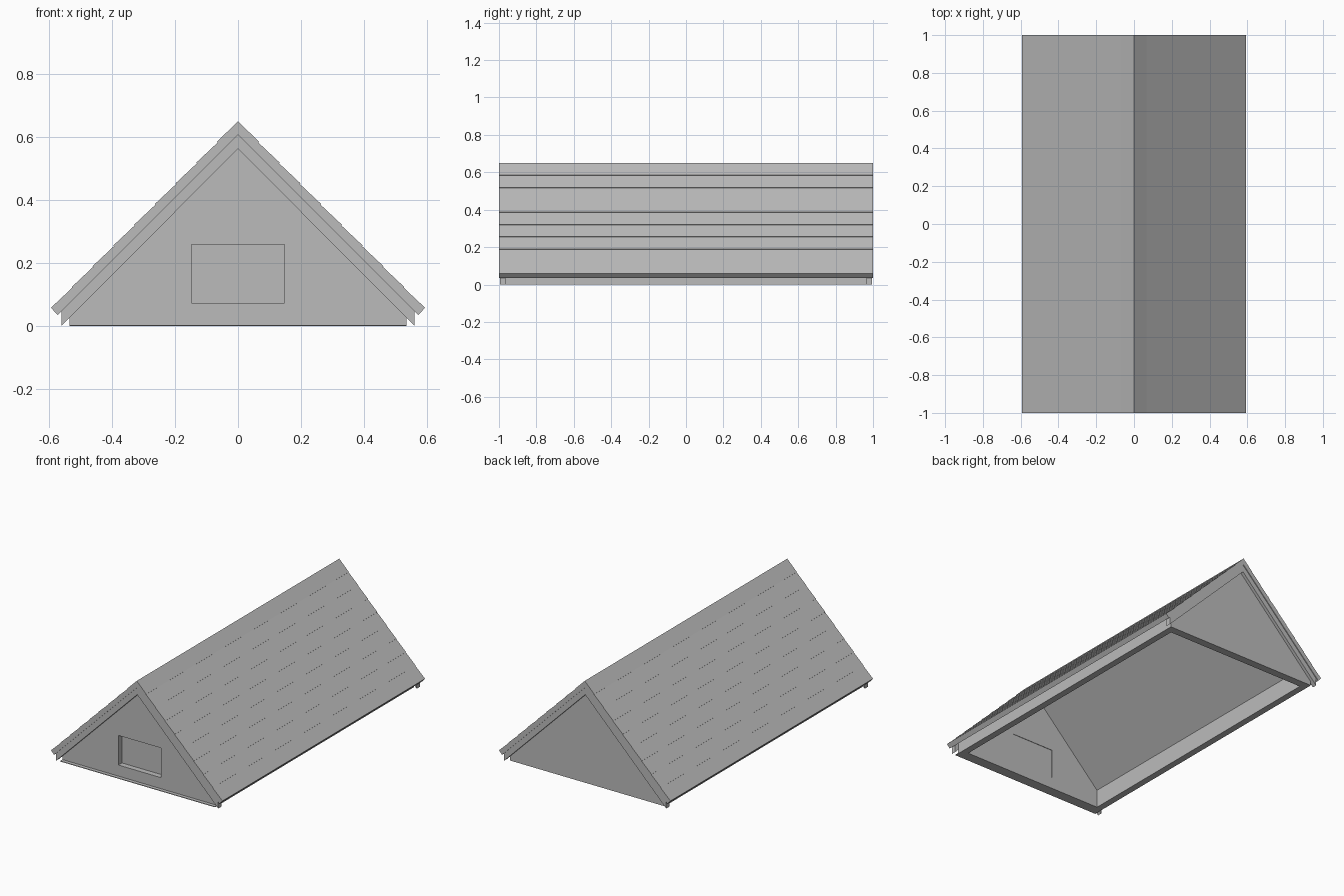
import bpy, bmesh
from mathutils import Vector

cube = bpy.data.objects.get("Cube")
if cube:
    bpy.data.objects.remove(cube, do_unlink=True)

grey = bpy.data.materials.new("plain grey")
grey.use_nodes = True
COLOUR = (0.5, 0.5, 0.5, 1)
grey.diffuse_color = COLOUR
grey.node_tree.nodes["Principled BSDF"].inputs["Base Color"].default_value = COLOUR


def extrude(name, points, y0, y1):
    """Sweep an (x, z) outline along y."""
    bm = bmesh.new()
    face = bm.faces.new([bm.verts.new((x, y0, z)) for x, z in points])
    moved = bmesh.ops.extrude_face_region(bm, geom=[face])["geom"]
    bmesh.ops.translate(bm, vec=Vector((0, y1 - y0, 0)),
                        verts=[v for v in moved if isinstance(v, bmesh.types.BMVert)])
    bmesh.ops.recalc_face_normals(bm, faces=bm.faces)
    mesh = bpy.data.meshes.new(name)
    bm.to_mesh(mesh)
    bm.free()
    mesh.materials.append(grey)
    obj = bpy.data.objects.new(name, mesh)
    bpy.context.collection.objects.link(obj)
    return obj


def both_sides(half):
    """Mirror a half outline; points on the centre line stay single."""
    return half + [(-x, z) for x, z in reversed(half) if x > 0]


def rectangle(x0, x1, z0, z1):
    return [(x0, z0), (x1, z0), (x1, z1), (x0, z1)]


RIDGE, EAVE_X, EAVE_Z = 0.65, 0.593, 0.058
UNDER = 0.607          # height of the roof underside at the ridge
WALL_X, THICK = 0.535, 0.042

# Roof slab with shallow overlapping shingle courses
courses, lip = 9, 0.002
half = [(0, UNDER), (0.572, UNDER - 0.572)]
for i in range(courses):
    low, high = i / courses, (i + 1) / courses
    half.append((EAVE_X * (1 - low), EAVE_Z + (RIDGE - EAVE_Z) * low))
    if i < courses - 1:
        half.append((EAVE_X * (1 - high) - lip, EAVE_Z + (RIDGE - EAVE_Z) * high - lip))
half.append((0, RIDGE))
outline = half + [(-x, z) for x, z in reversed(half[1:-1])]
extrude("shingled_roof", outline, -1, 1)

# Sloping trim boards under both roof ends
trim = [(0, 0.562), (0.56, 0.0), (0.56, UNDER - 0.56), (0, UNDER)]
trim_outline = trim + [(-x, z) for x, z in reversed(trim[1:-1])]
for name, y in (("front", -0.98), ("back", 0.98)):
    extrude(name + "_trim", trim_outline, y - 0.015, y + 0.015)

# Gable end walls
gable = both_sides([(WALL_X, 0), (WALL_X, UNDER - WALL_X), (0, UNDER)])
front = extrude("front_gable", gable, -0.97, -0.925)
extrude("back_gable", gable, 0.925, 0.975)
extrude("front_sill", rectangle(-WALL_X, WALL_X, 0, 0.004), -0.992, -0.96)

# Window opening, closed by a pane near the inner face
opening = rectangle(-0.148, 0.148, 0.073, 0.258)
cutter = extrude("window_cutter", opening, -1.1, -0.8)
cutter.hide_render = True
cutter.hide_viewport = True
cut = front.modifiers.new("window", "BOOLEAN")
cut.operation = "DIFFERENCE"
cut.solver = "EXACT"
cut.object = cutter
extrude("window_pane", opening, -0.935, -0.928)

# Low side walls
for name, s in (("left", 1), ("right", -1)):
    inner = WALL_X - THICK
    extrude(name + "_wall", [(s * inner, 0), (s * WALL_X, 0),
                             (s * WALL_X, UNDER - WALL_X), (s * inner, UNDER - inner)],
            -0.93, 0.93)
